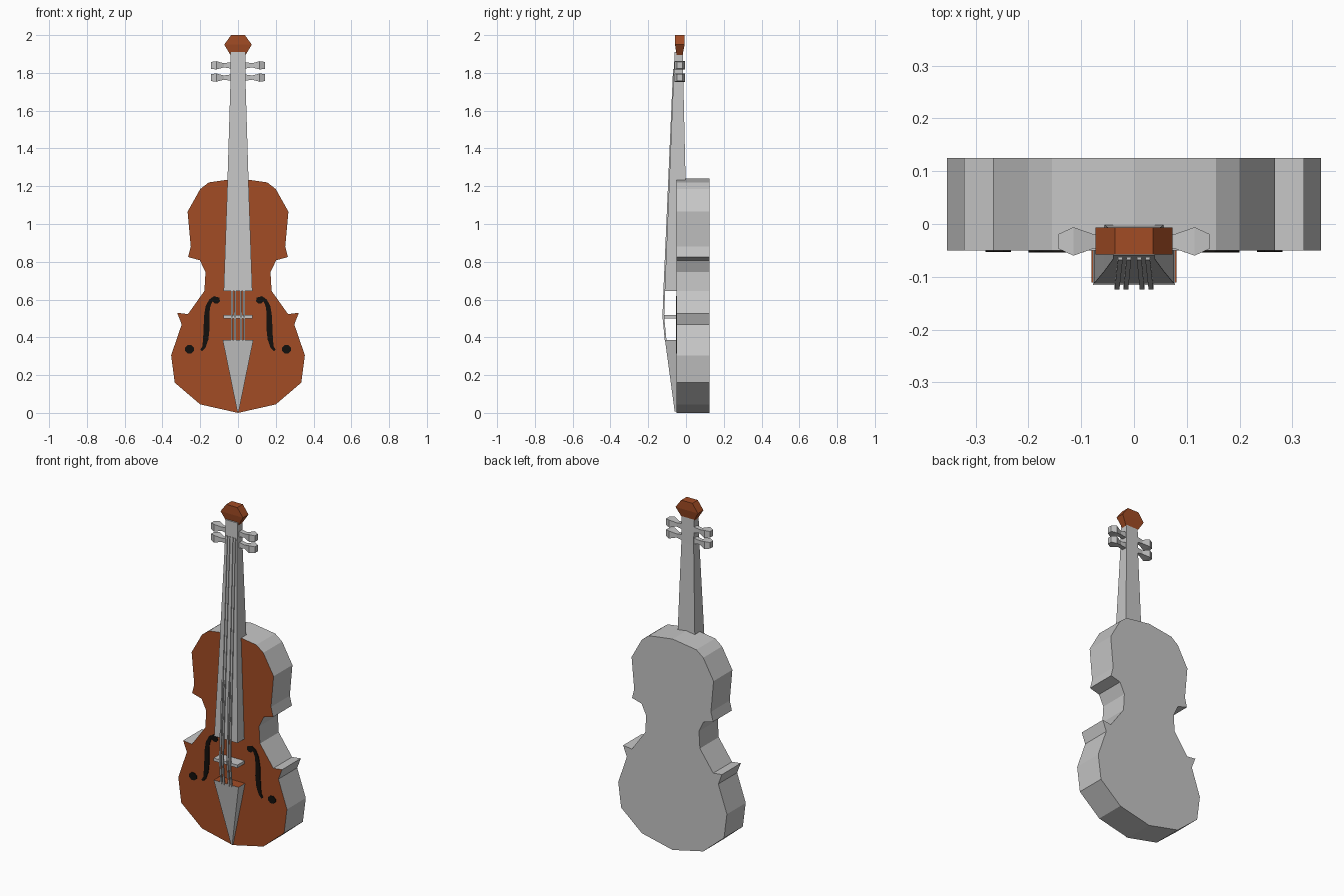
import bpy, bmesh
from mathutils import Vector

if "Cube" in bpy.data.objects:
    bpy.data.objects.remove(bpy.data.objects["Cube"])


def material(name, rgb):
    m = bpy.data.materials.new(name)
    m.diffuse_color = (*rgb, 1)
    m.use_nodes = True
    m.node_tree.nodes["Principled BSDF"].inputs["Base Color"].default_value = m.diffuse_color
    return m


GREY = material("light grey", (0.56, 0.56, 0.56))
BROWN = material("varnished brown", (0.36, 0.072, 0.018))
BLACK = material("black", (0.006, 0.005, 0.004))


def loft(name, rings, *mats, rule=None):
    """Closed solid through rings with equal point counts, flat shaded."""
    bm = bmesh.new()
    rows = [[bm.verts.new(p) for p in ring] for ring in rings]
    n = len(rows[0])
    for a, b in zip(rows, rows[1:]):
        for i in range(n):
            j = (i + 1) % n
            bm.faces.new((a[i], a[j], b[j], b[i]))
    bm.faces.new(rows[0][::-1])
    bm.faces.new(rows[-1])
    bmesh.ops.recalc_face_normals(bm, faces=bm.faces)
    bm.normal_update()
    if rule:
        for f in bm.faces:
            f.material_index = rule(f)
    me = bpy.data.meshes.new(name)
    bm.to_mesh(me)
    bm.free()
    for m in mats:
        me.materials.append(m)
    ob = bpy.data.objects.new(name, me)
    bpy.context.collection.objects.link(ob)
    return ob


def prism(name, outline, y0, y1, *mats, rule=None):
    return loft(name, [[(x, y, z) for x, z in outline] for y in (y0, y1)],
                *mats, rule=rule)


def rect_z(z, hx, y0, y1):
    return [(-hx, y0, z), (hx, y0, z), (hx, y1, z), (-hx, y1, z)]


# Body: half outline mirrored, brown front plate, grey ribs and back
half = [(0.20, 0.045), (0.335, 0.16), (0.354, 0.305), (0.298, 0.468),
        (0.322, 0.53), (0.265, 0.523), (0.178, 0.645), (0.172, 0.745),
        (0.202, 0.808), (0.264, 0.825), (0.25, 0.88), (0.267, 1.065),
        (0.20, 1.185), (0.155, 1.22)]
outline = [(0, 0.0)] + half + [(0, 1.242)] + [(-x, z) for x, z in half[::-1]]
prism("body", outline, -0.05, 0.125, GREY, BROWN,
      rule=lambda f: 1 if f.normal.y < -0.5 else 0)

# Neck and fingerboard in one tapering wedge
loft("neck_fingerboard", [
    rect_z(0.645, 0.076, -0.113, -0.045),
    rect_z(1.22, 0.056, -0.089, -0.002),
    rect_z(1.75, 0.040, -0.067, -0.014),
    rect_z(1.91, 0.040, -0.060, -0.017)], GREY)

# Scroll block at the head
loft("scroll", [
    rect_z(1.895, 0.040, -0.050, -0.018),
    rect_z(1.95, 0.073, -0.058, -0.007),
    rect_z(2.0, 0.036, -0.058, -0.007)], BROWN)

# Tuning pegs
peg = [(0.03, 0.018, 0.014), (0.075, 0.011, 0.013),
       (0.115, 0.022, 0.027), (0.143, 0.018, 0.014)]
for zc in (1.775, 1.84):
    for s in (-1, 1):
        loft("tuning_peg", [[(s * x, -0.033 + dy * b, zc + dz * a)
                             for b, a in ((-1, -1), (1, -1), (1, 1), (-1, 1))]
                            for x, dz, dy in peg], GREY)

# Tailpiece wedge with a brown upper end
loft("tailpiece", [
    rect_z(0.008, 0.004, -0.060, -0.045),
    rect_z(0.385, 0.081, -0.111, -0.045)], GREY, BROWN,
    rule=lambda f: 1 if f.normal.z > 0.8 else 0)

# Bridge
loft("bridge", [rect_z(0.500, 0.078, -0.116, -0.045),
                rect_z(0.517, 0.078, -0.116, -0.045)], GREY)

# Strings run over the bridge to the head
for x0, x1 in ((-0.033, -0.026), (-0.016, -0.01), (0.016, 0.01), (0.033, 0.026)):
    rings = []
    for z, y in ((0.375, -0.107), (0.51, -0.120), (0.65, -0.115), (1.82, -0.064)):
        t = (z - 0.375) / 1.445
        x, r = x0 + (x1 - x0) * t, 0.0045
        rings.append([(x - r, y - r, z), (x + r, y - r, z),
                      (x + r, y + r, z), (x - r, y + r, z)])
    loft("string", rings, GREY)

# Sound holes: thin S-shaped ribbons with round ends; x, z, half width
path = [(0.105, 0.588, 0.010), (0.108, 0.600, 0.014), (0.125, 0.606, 0.012),
        (0.145, 0.594, 0.010), (0.160, 0.560, 0.012), (0.166, 0.510, 0.014),
        (0.166, 0.450, 0.016), (0.171, 0.390, 0.014), (0.180, 0.350, 0.009),
        (0.195, 0.330, 0.006)]
left, right = [], []
for i, (x, z, w) in enumerate(path):
    a, b = path[max(i - 1, 0)], path[min(i + 1, len(path) - 1)]
    d = Vector((b[0] - a[0], b[1] - a[1])).normalized()
    left.append((x - d.y * w, z + d.x * w))
    right.append((x + d.y * w, z - d.x * w))
shape = left + right[::-1]
oct_pts = [(1, .4), (.4, 1), (-.4, 1), (-1, .4), (-1, -.4), (-.4, -1), (.4, -1), (1, -.4)]
for s in (-1, 1):
    prism("sound_hole", [(s * x, z) for x, z in shape], -0.048, -0.054, BLACK)
    for cx, cz, r in ((0.115, 0.595, 0.018), (0.257, 0.337, 0.024)):
        prism("sound_hole_end", [(s * (cx + r * u), cz + r * v * 0.9)
                                 for u, v in oct_pts], -0.048, -0.0535, BLACK)
